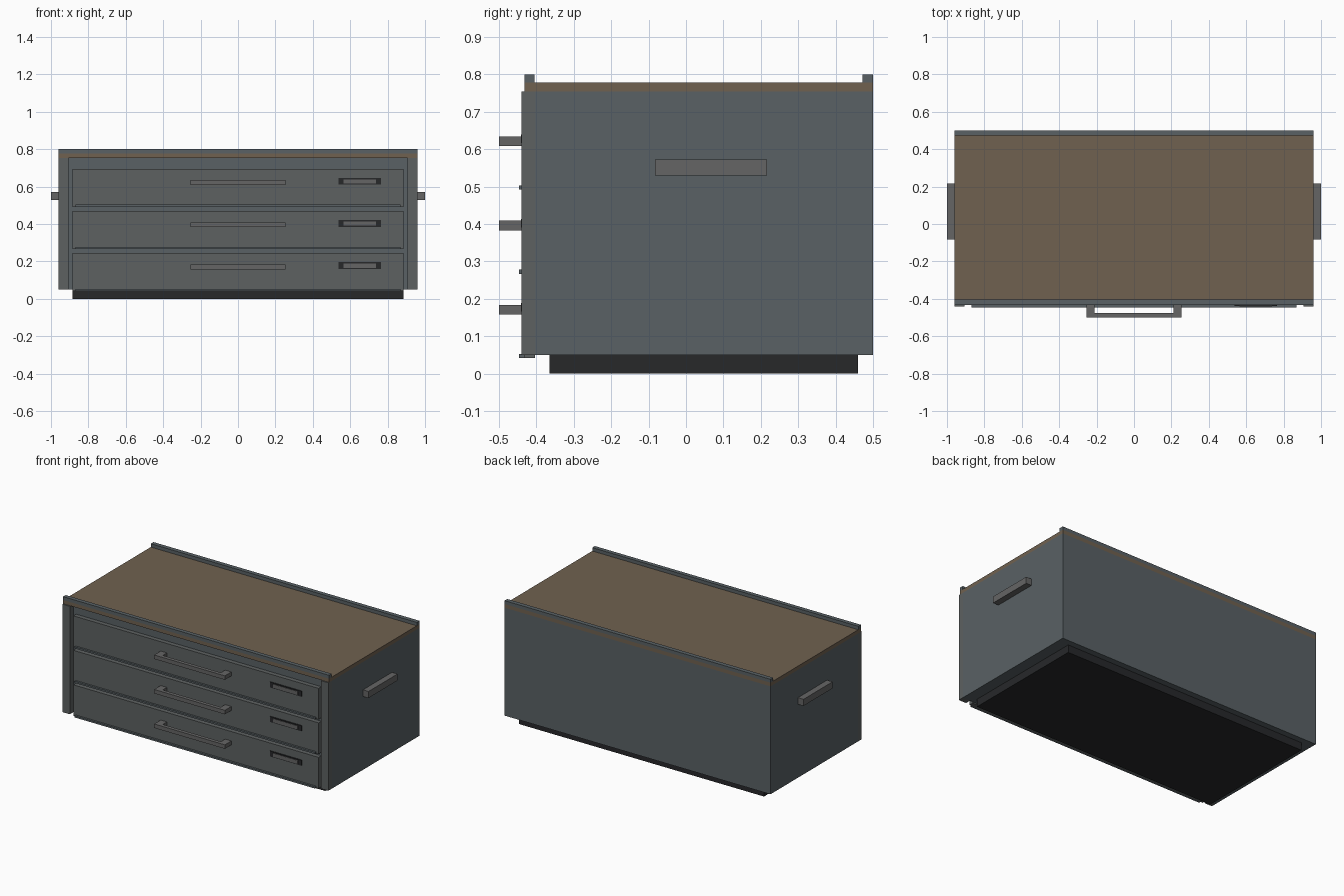
import bpy, bmesh
from mathutils import Vector

if "Cube" in bpy.data.objects:
    bpy.data.objects.remove(bpy.data.objects["Cube"])


def material(name, r, g, b):
    m = bpy.data.materials.new(name)
    m.diffuse_color = (r, g, b, 1)
    m.use_nodes = True
    m.node_tree.nodes["Principled BSDF"].inputs["Base Color"].default_value = m.diffuse_color
    return m


STEEL = material("blue_grey_steel", 0.10, 0.12, 0.13)
FRONT = material("drawer_steel", 0.11, 0.12, 0.12)
METAL = material("handle_metal", 0.13, 0.13, 0.13)
WOOD = material("wood_top", 0.16, 0.12, 0.08)
DARK = material("dark_trim", 0.02, 0.021, 0.023)


def boxes(name, mat, *extents):
    """One object made of boxes, each given as (x0, x1, y0, y1, z0, z1)."""
    bm = bmesh.new()
    for x0, x1, y0, y1, z0, z1 in extents:
        verts = bmesh.ops.create_cube(bm, size=1)["verts"]
        size = Vector((x1 - x0, y1 - y0, z1 - z0))
        mid = Vector((x0 + x1, y0 + y1, z0 + z1)) / 2
        for v in verts:
            v.co = v.co * size + mid
    mesh = bpy.data.meshes.new(name)
    bm.to_mesh(mesh)
    bm.free()
    mesh.materials.append(mat)
    ob = bpy.data.objects.new(name, mesh)
    bpy.context.collection.objects.link(ob)
    return ob


# Plinth, cabinet body and wooden top
boxes("plinth", DARK, (-0.885, 0.885, -0.365, 0.46, 0, 0.05))
boxes("cabinet_body", STEEL, (-0.96, 0.96, -0.404, 0.5, 0.05, 0.754))
boxes("worktop", WOOD, (-0.96, 0.96, -0.432, 0.5, 0.754, 0.778))

# Raised rails along the front and back of the top
boxes("front_rail", STEEL, (-0.96, 0.96, -0.432, -0.405, 0.778, 0.8))
boxes("back_rail", STEEL, (-0.96, 0.96, 0.472, 0.5, 0.778, 0.8))

# Corner posts and carrying handles on both sides
for side, s in (("left", -1), ("right", 1)):
    a, b = sorted((s * 0.906, s * 0.96))
    boxes(side + "_post", FRONT, (a, b, -0.44, -0.404, 0.05, 0.754))
    a, b = sorted((s * 0.96, s))
    boxes(side + "_carry_handle", METAL, (a, b, -0.083, 0.217, 0.529, 0.572))

# Three drawers, each with a bottom lip, pull handle and label holder
for i in range(3):
    z = 0.042 + 0.225 * i
    n = "_%d" % (i + 1)
    boxes("drawer_front" + n, FRONT,
          (-0.885, 0.885, -0.433, -0.404, z, z + 0.203))
    boxes("drawer_lip" + n, STEEL,
          (-0.868, 0.868, -0.446, -0.433, z, z + 0.011))
    h0, h1 = z + 0.116, z + 0.142
    boxes("drawer_handle" + n, METAL,
          (-0.255, 0.255, -0.5, -0.476, h0, h1),
          (-0.255, -0.21, -0.476, -0.433, h0, h1),
          (0.21, 0.255, -0.476, -0.433, h0, h1))
    boxes("label_holder" + n, DARK,
          (0.537, 0.765, -0.438, -0.433, z + 0.118, z + 0.154))
    boxes("label_card" + n, METAL,
          (0.563, 0.739, -0.441, -0.438, z + 0.124, z + 0.147))
